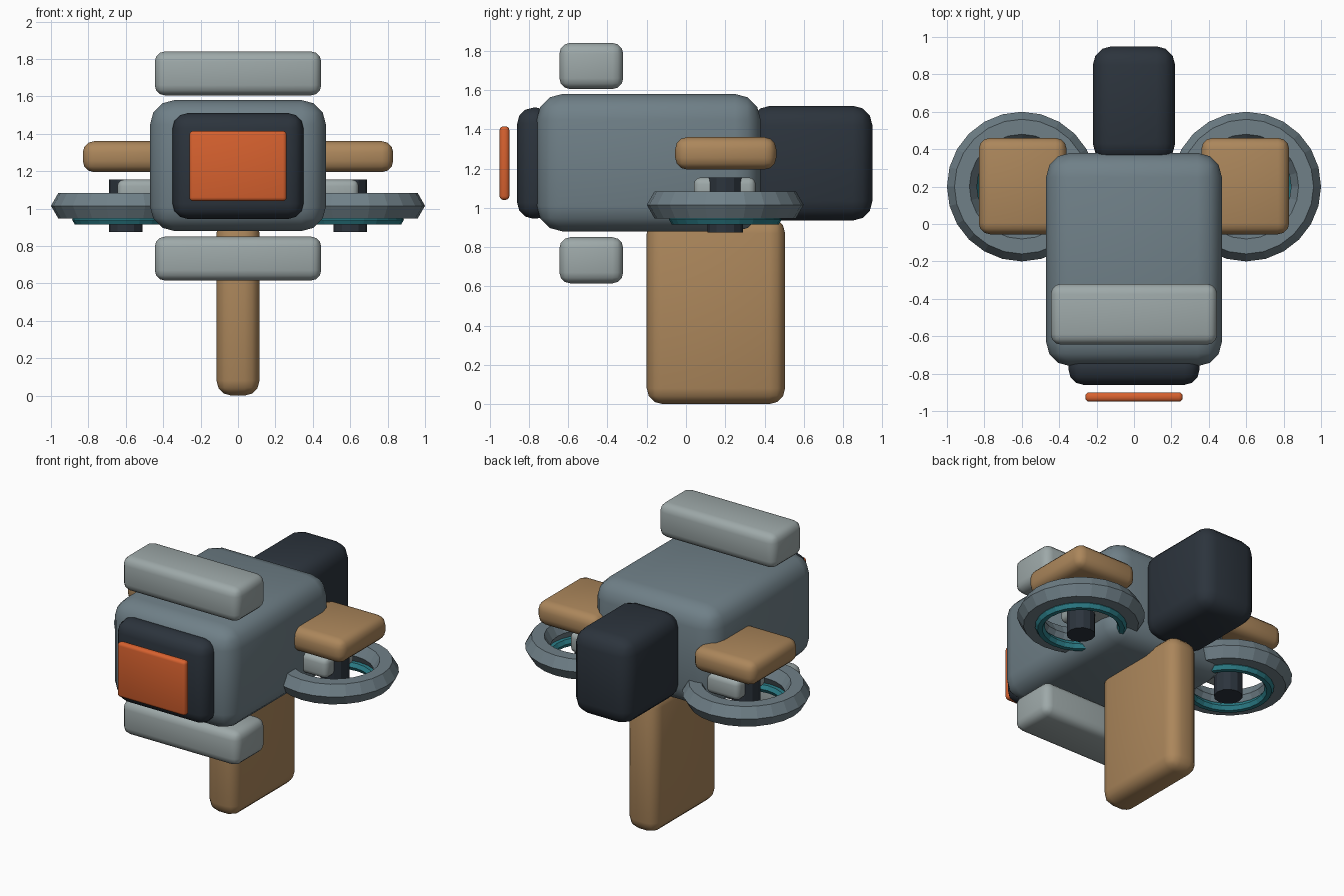
import bpy, math

if "Cube" in bpy.data.objects:
    bpy.data.objects.remove(bpy.data.objects["Cube"])


def colour(name, rgb):
    m = bpy.data.materials.new(name)
    m.diffuse_color = (*rgb, 1)
    m.use_nodes = True
    m.node_tree.nodes["Principled BSDF"].inputs["Base Color"].default_value = m.diffuse_color
    return m


SLATE = colour("slate", (0.16, 0.215, 0.245))
NAVY = colour("dark_navy", (0.025, 0.034, 0.046))
TAN = colour("tan", (0.41, 0.24, 0.105))
GREY = colour("light_grey", (0.34, 0.395, 0.395))
ORANGE = colour("orange", (0.68, 0.12, 0.028))
TEAL = colour("teal", (0.025, 0.21, 0.25))


def finish(name, mat):
    o = bpy.context.object
    o.name = name
    o.data.materials.append(mat)
    return o


def box(name, mat, x, y, z, bevel, segments=3):
    """Rounded box given by its (min, max) along each axis."""
    centre = [(a + b) / 2 for a, b in (x, y, z)]
    bpy.ops.mesh.primitive_cube_add(size=1, location=centre)
    o = finish(name, mat)
    o.scale = [b - a for a, b in (x, y, z)]
    bpy.ops.object.transform_apply(location=False, rotation=False, scale=True)
    m = o.modifiers.new("rounding", 'BEVEL')
    m.width = bevel
    m.segments = segments
    bpy.ops.object.modifier_apply(modifier=m.name)
    bpy.ops.object.shade_smooth_by_angle(angle=math.radians(40))


def ring(name, mat, x, z, major, minor):
    bpy.ops.mesh.primitive_torus_add(
        location=(x, 0.2, z), major_radius=major, minor_radius=minor,
        major_segments=24, minor_segments=6)
    finish(name, mat)


# main hull with nose, screen and tail
box("body", SLATE, (-0.47, 0.47), (-0.76, 0.38), (0.88, 1.58), 0.13)
box("nose", NAVY, (-0.35, 0.35), (-0.86, -0.68), (0.945, 1.51), 0.08)
box("front_panel", ORANGE, (-0.26, 0.26), (-0.95, -0.9), (1.04, 1.415), 0.02)
box("tail", NAVY, (-0.22, 0.22), (0.33, 0.95), (0.935, 1.52), 0.1)

# bumper bars above and below the hull, and the keel fin
for name, z in (("upper_bar", (1.605, 1.84)), ("lower_bar", (0.615, 0.85))):
    box(name, GREY, (-0.445, 0.445), (-0.645, -0.32), z, 0.055)
box("fin", TAN, (-0.115, 0.115), (-0.2, 0.505), (0, 0.95), 0.08)

# one rotor pod on each side
for side, s in (("left", -1), ("right", 1)):
    def span(a, b):
        return tuple(sorted((s * a, s * b)))
    box(side + "_pad", TAN, span(0.36, 0.83), (-0.055, 0.46), (1.195, 1.36), 0.06)
    box(side + "_strut", GREY, span(0.355, 0.645), (0.04, 0.355), (1.015, 1.155), 0.035)
    ring(side + "_rotor_ring", SLATE, s * 0.6, 1.015, 0.32, 0.08)
    ring(side + "_glow_ring", TEAL, s * 0.6, 0.94, 0.257, 0.03)
    bpy.ops.mesh.primitive_cylinder_add(
        vertices=12, radius=0.09, depth=0.28, location=(s * 0.6, 0.2, 1.015))
    finish(side + "_hub", NAVY)
